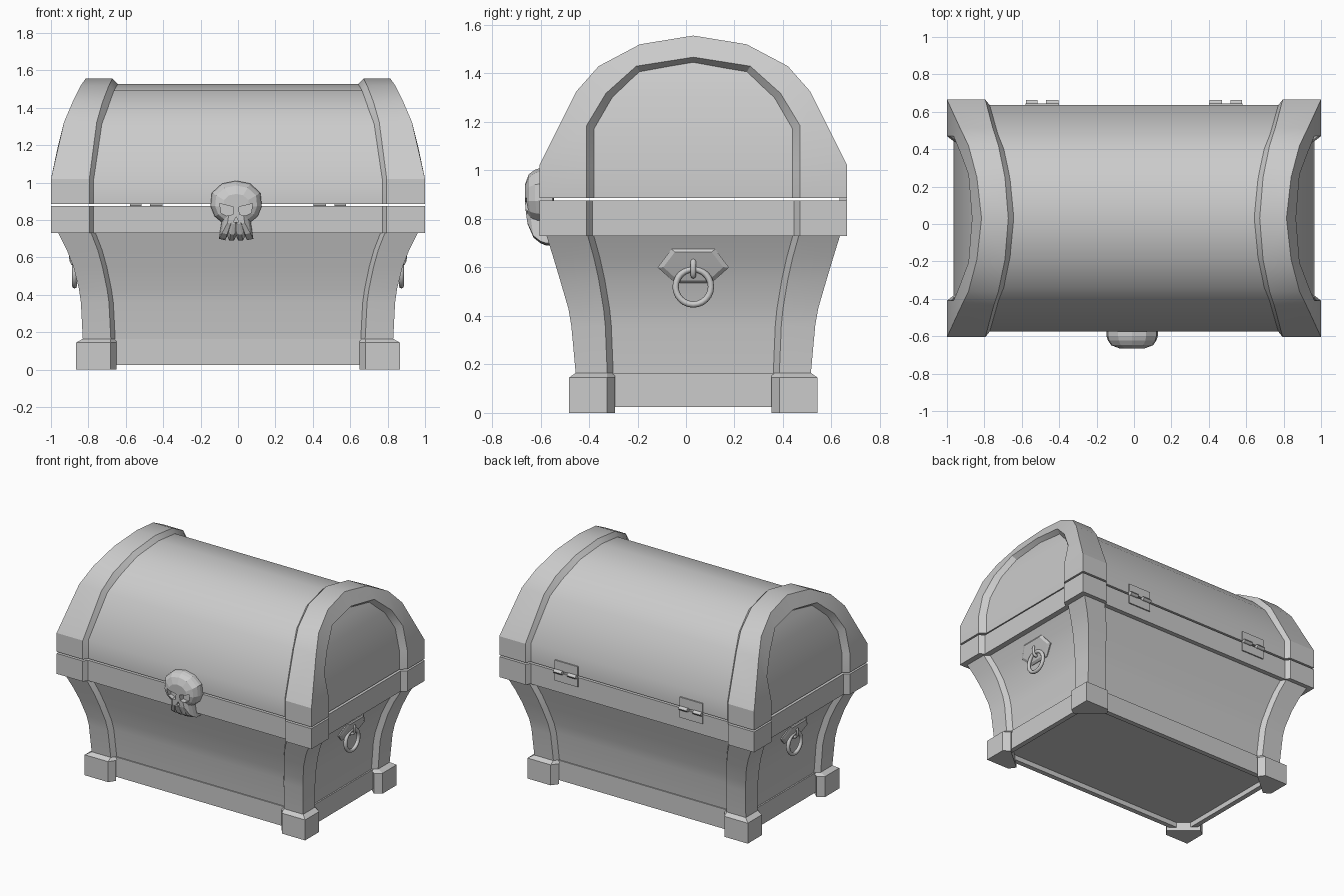
import bpy, bmesh, math
from mathutils import Vector

if "Cube" in bpy.data.objects:
    bpy.data.objects.remove(bpy.data.objects["Cube"])

YC = 0.03  # y of the chest's middle plane


def finish(name, bm, mirror="", smooth=25):
    bmesh.ops.recalc_face_normals(bm, faces=bm.faces)
    me = bpy.data.meshes.new(name)
    bm.to_mesh(me)
    bm.free()
    ob = bpy.data.objects.new(name, me)
    bpy.context.collection.objects.link(ob)
    ob.location.y = YC
    if mirror:
        m = ob.modifiers.new("Mirror", 'MIRROR')
        m.use_axis = ["X" in mirror, "Y" in mirror, False]
        m.merge_threshold = 0.0001
    bpy.ops.object.select_all(action='DESELECT')
    bpy.context.view_layer.objects.active = ob
    ob.select_set(True)
    if smooth:
        bpy.ops.object.shade_smooth_by_angle(angle=math.radians(smooth))
    return ob


def loft(name, rings, mirror="", smooth=25):
    bm = bmesh.new()
    vs = [[bm.verts.new(p) for p in r] for r in rings]
    n = len(vs[0])
    for a, b in zip(vs, vs[1:]):
        for i in range(n):
            bm.faces.new((a[i], a[(i + 1) % n], b[(i + 1) % n], b[i]))
    bm.faces.new(vs[0])
    bm.faces.new(vs[-1])
    return finish(name, bm, mirror, smooth)


def box(name, x, y, z, mirror=""):
    return loft(name, [[(x[0], y[0], k), (x[1], y[0], k), (x[1], y[1], k), (x[0], y[1], k)]
                       for k in z], mirror, 0)


def tube(name, c, R, r, axis, sx=1.0):
    # ring of round section lying across the given axis
    bm = bmesh.new()
    N, M = 24, 8
    g = []
    for i in range(N):
        a = 2 * math.pi * i / N
        row = []
        for j in range(M):
            b = 2 * math.pi * j / M
            u, v, w = (R + r * math.cos(b)) * math.cos(a), (R + r * math.cos(b)) * math.sin(a), r * math.sin(b)
            p = (w, u, v) if axis == "X" else (u * sx, w, v)
            row.append(bm.verts.new(Vector(c) + Vector(p)))
        g.append(row)
    for i in range(N):
        for j in range(M):
            k, l = (i + 1) % N, (j + 1) % M
            bm.faces.new((g[i][j], g[k][j], g[k][l], g[i][l]))
    return finish(name, bm, "X", 60)


# flared body with base skirting, recessed floor and upper rim: (z, half x, half y)
flare = [(.165, .83, .485), (.36, .84, .503), (.43, .85, .515), (.55, .88, .55),
         (.64, .915, .577), (.73, .96, .605)]
levels = [(.06, .77, .425), (.025, .77, .425), (.025, .805, .46), (.165, .805, .46)]
levels += [(z, x - .035, y - .033) for z, x, y in flare]
levels += [(.73, .965, .605), (.875, .965, .605)]
loft("chest_body", [[(x, y, z), (-x, y, z), (-x, -y, z), (x, -y, z)] for z, x, y in levels])

# corner posts with foot and rim cap: (z, half x, half y, inner x, inner y)
inner = [(.68, .355), (.69, .363), (.70, .37), (.725, .39), (.75, .41), (.785, .435)]
post = [(0, .865, .513, .682, .355), (.145, .865, .513, .682, .355)]
post += [f + i for f, i in zip(flare, inner)]
post += [(.73, 1, .635, .795, .44), (.875, 1, .635, .795, .44)]
loft("corner_posts", [[(X, Y, z), (X, yi, z), (X - .045, yi - .032, z),
                       (xi - .032, Y - .045, z), (xi, Y, z)] for z, X, Y, xi, yi in post], "XY")

# barrel lid, ends leaning inward: (half y, z, half x)
arch = [(.605, .887, .96), (.605, 1.02, .96), (.455, 1.307, .895), (.367, 1.40, .857),
        (.21, 1.492, .815), (0, 1.527, .795)]
prof = arch + [(-y, z, x) for y, z, x in arch[-2::-1]]
bm = bmesh.new()
R = [bm.verts.new((x, y, z)) for y, z, x in prof]
L = [bm.verts.new((-x, y, z)) for y, z, x in prof]
n = len(R)
for i in range(n):
    j = (i + 1) % n
    bm.faces.new((R[i], R[j], L[j], L[i]))
for S in (R, L):
    for i in range(n // 2):
        f = [S[i], S[i + 1], S[n - 2 - i], S[n - 1 - i]]
        bm.faces.new(list(dict.fromkeys(f)))
finish("lid_barrel", bm, "", 30)

# arched end trim: outer (y, z, x), opening (y, z, x), recess (y, z), band inner x
trim = [((.635, .887, 1), (.44, .887, 1), (.405, .887), .795),
        ((.635, 1.02, 1), (.44, 1.02, 1), (.405, 1.02), .795),
        ((.483, 1.325, .93), (.44, 1.185, .965), (.405, 1.17), .755),
        ((.39, 1.43, .885), (.36, 1.318, .932), (.33, 1.29), .725),
        ((.22, 1.52, .84), (.235, 1.43, .885), (.215, 1.397), .69),
        ((0, 1.556, .815), (0, 1.467, .866), (0, 1.435), .672)]
rings = []
for k, (a, b, c, xi) in enumerate(trim):
    drop = .035 if k > 1 else 0
    rings.append([(a[2], a[0], a[1]), (xi, a[0], a[1]), (xi - .035, a[0] * .93, a[1] - drop),
                  (b[2] - .045, c[0], c[1]), (b[2], b[0], b[1])])
rings += [[(x, -y, z) for x, y, z in r] for r in rings[-2::-1]]
loft("lid_end_trim", rings, "X")

# hinges on the back: two leaves and two knuckles each
box("hinge_lower_leaf", (.40, .58), (.59, .614), (.81, .873), "X")
box("hinge_upper_leaf", (.40, .58), (.59, .614), (.889, .955), "X")
for tag, x0, x1 in (("inner", .405, .47), ("outer", .515, .578)):
    loft("hinge_%s_knuckle" % tag,
         [[(x, .618 + .016 * math.cos(a * math.pi / 4), .881 + .014 * math.sin(a * math.pi / 4))
           for a in range(8)] for x in (x0, x1)], "X", 50)

# side handles: hexagonal plate, staple and pull ring
hexa = [(-.09, .675), (.09, .675), (.147, .60), (.075, .535), (-.075, .535), (-.147, .60)]


def plate_ring(scale, out):
    r = []
    for y, z in hexa:
        z = .605 + (z - .605) * scale
        r.append((.866 + (z - .6) * .41 + out, y * scale, z))
    return r


loft("handle_plate", [plate_ring(1, -.03), plate_ring(1, .006), plate_ring(.84, .016)], "X", 0)
tube("handle_staple", (.876, 0, .603), .038, .011, "Y", .55)
tube("handle_ring", (.874, 0, .52), .073, .013, "X")

# skull clasp: outline half, swelling outward in shrinking rings
half = [(0, 1.01), (.075, .995), (.13, .945), (.137, .875), (.115, .82), (.078, .79),
        (.092, .70), (.058, .692), (.048, .715), (.036, .69), (.012, .69), (0, .715)]
outline = half + [(-x, z) for x, z in half[-2:0:-1]]


def skull_ring(s, y):
    r = []
    for x, z in outline:
        z = .87 + (z - .87) * s
        r.append((-.01 + x * s, y - YC + max(0, .86 - z) * .14, z))
    return r


skull = loft("skull_clasp", [skull_ring(1, -.55), skull_ring(1, -.60), skull_ring(.95, -.622),
                             skull_ring(.82, -.648), skull_ring(.5, -.665)], "", 0)


def cut(pts):
    c = loft("clasp_cutter", [[(x - .01, y - YC, z) for x, z in pts] for y in (-.72, -.622)], "", 0)
    c.hide_render = True
    m = skull.modifiers.new("Cut", 'BOOLEAN')
    m.object, m.operation, m.solver = c, 'DIFFERENCE', 'EXACT'
    bpy.context.view_layer.objects.active = skull
    bpy.ops.object.modifier_apply(modifier=m.name)
    bpy.data.objects.remove(c)


# eye sockets and nose
for s in (-1, 1):
    cut([(s * x, z) for x, z in ((.014, .87), (.088, .888), (.08, .838), (.05, .823), (.018, .83))])
cut([(0, .818), (.014, .79), (-.014, .79)])
